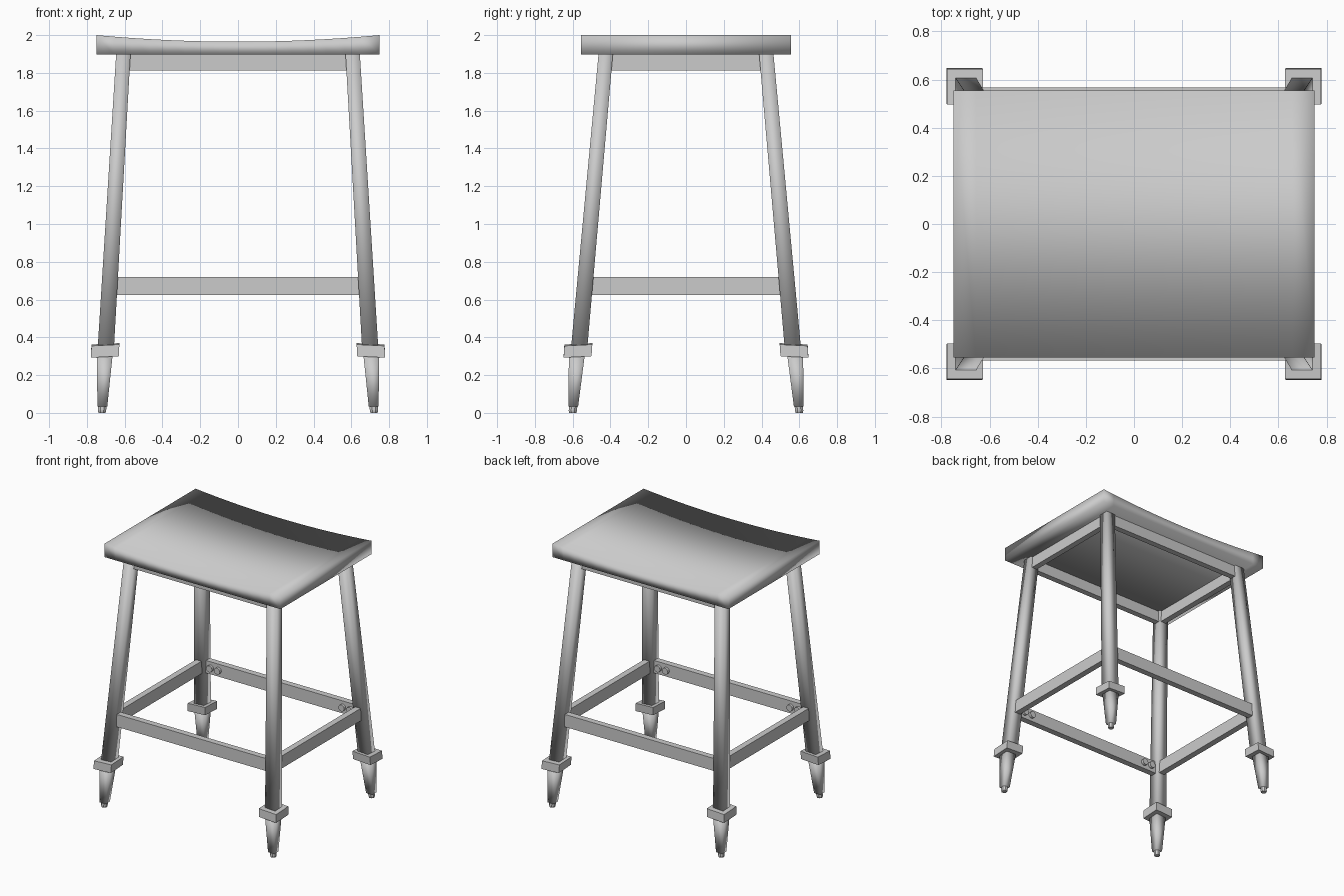
import bpy, bmesh, math
from mathutils import Matrix

if "Cube" in bpy.data.objects:
    bpy.data.objects.remove(bpy.data.objects["Cube"])

grey = bpy.data.materials.new("light grey")
grey.diffuse_color = (0.6, 0.6, 0.6, 1)
grey.use_nodes = True
grey.node_tree.nodes["Principled BSDF"].inputs["Base Color"].default_value = grey.diffuse_color


def finish(name, bm, smooth=False):
    bmesh.ops.recalc_face_normals(bm, faces=bm.faces)
    for f in bm.faces:
        f.smooth = smooth
    me = bpy.data.meshes.new(name)
    bm.to_mesh(me)
    bm.free()
    me.materials.append(grey)
    ob = bpy.data.objects.new(name, me)
    bpy.context.collection.objects.link(ob)
    return ob


def loft(name, rings, sides=4, smooth=False, tilt=(0, 0)):
    """Closed tube through rings (x, y, z, half width); tilt slopes each ring."""
    bm = bmesh.new()
    loops = []
    for cx, cy, cz, h in rings:
        r = h / math.cos(math.pi / sides)
        loop = []
        for i in range(sides):
            a = 2 * math.pi * (i + 0.5) / sides
            dx, dy = r * math.cos(a), r * math.sin(a)
            loop.append(bm.verts.new((cx + dx, cy + dy, cz + dx * tilt[0] + dy * tilt[1])))
        loops.append(loop)
    for a, b in zip(loops, loops[1:]):
        for i in range(sides):
            j = (i + 1) % sides
            bm.faces.new((a[i], a[j], b[j], b[i]))
    bm.faces.new(loops[0])
    bm.faces.new(loops[-1])
    return finish(name, bm, smooth)


def box(name, lo, hi):
    bm = bmesh.new()
    bmesh.ops.create_cube(bm, size=1)
    for v in bm.verts:
        v.co = [(l + h) / 2 + c * (h - l) for c, l, h in zip(v.co, lo, hi)]
    return finish(name, bm)


# Seat: flat underside, top dished along x
bm = bmesh.new()
cols = []
N = 16
for i in range(N + 1):
    x = -0.75 + 1.5 * i / N
    top = 1.965 + 0.035 * (x / 0.75) ** 2
    cols.append([bm.verts.new((x, y, z)) for y, z in
                 ((-0.555, 1.897), (0.555, 1.897), (0.555, top), (-0.555, top))])
for a, b in zip(cols, cols[1:]):
    for k in range(4):
        m = (k + 1) % 4
        bm.faces.new((a[k], a[m], b[m], b[k]))
bm.faces.new(cols[0])
bm.faces.new(cols[-1])
finish("seat", bm, True)

for sy, fb in ((-1, "front"), (1, "back")):
    for sx, lr in ((-1, "left"), (1, "right")):
        tag = fb + "_" + lr
        # Splayed square leg
        loft(tag + "_leg", [(sx * 0.700, sy * 0.566, 0.34, 0.043),
                            (sx * 0.607, sy * 0.425, 1.90, 0.038)], smooth=True)
        # Collar, tilted with the leg
        loft(tag + "_collar", [(sx * 0.705, sy * 0.574, 0.300, 0.074),
                               (sx * 0.702, sy * 0.570, 0.362, 0.074)],
             tilt=(sx * -0.05, sy * -0.05))
        # Tapered foot and small tip
        loft(tag + "_foot", [(sx * 0.718, sy * 0.597, 0.035, 0.026),
                             (sx * 0.706, sy * 0.578, 0.305, 0.042)], smooth=True)
        loft(tag + "_foot_tip", [(sx * 0.720, sy * 0.599, 0.0, 0.019),
                                 (sx * 0.720, sy * 0.599, 0.012, 0.022),
                                 (sx * 0.718, sy * 0.597, 0.04, 0.022)], sides=8)
        # Pair of bolts on the inner face of the long stretcher
        for k, bx in enumerate((0.530, 0.597)):
            bm = bmesh.new()
            bmesh.ops.create_cone(bm, cap_ends=True, segments=12, radius1=0.025,
                                  radius2=0.025, depth=0.03)
            bmesh.ops.transform(bm, verts=bm.verts, matrix=Matrix.Translation(
                (sx * bx, sy * 0.515, 0.672)) @ Matrix.Rotation(math.pi / 2, 4, 'X'))
            finish(f"{tag}_bolt_{k + 1}", bm)

    # Long stretcher and apron
    y0, y1 = sorted((sy * 0.520, sy * 0.567))
    box(fb + "_stretcher", (-0.66, y0, 0.624), (0.66, y1, 0.72))
    y0, y1 = sorted((sy * 0.405, sy * 0.450))
    box(fb + "_apron", (-0.59, y0, 1.813), (0.59, y1, 1.9))

# Side stretchers and aprons
for sx, lr in ((-1, "left"), (1, "right")):
    x0, x1 = sorted((sx * 0.655, sx * 0.702))
    box(lr + "_stretcher", (x0, -0.52, 0.624), (x1, 0.52, 0.72))
    x0, x1 = sorted((sx * 0.585, sx * 0.630))
    box(lr + "_apron", (x0, -0.41, 1.813), (x1, 0.41, 1.9))
